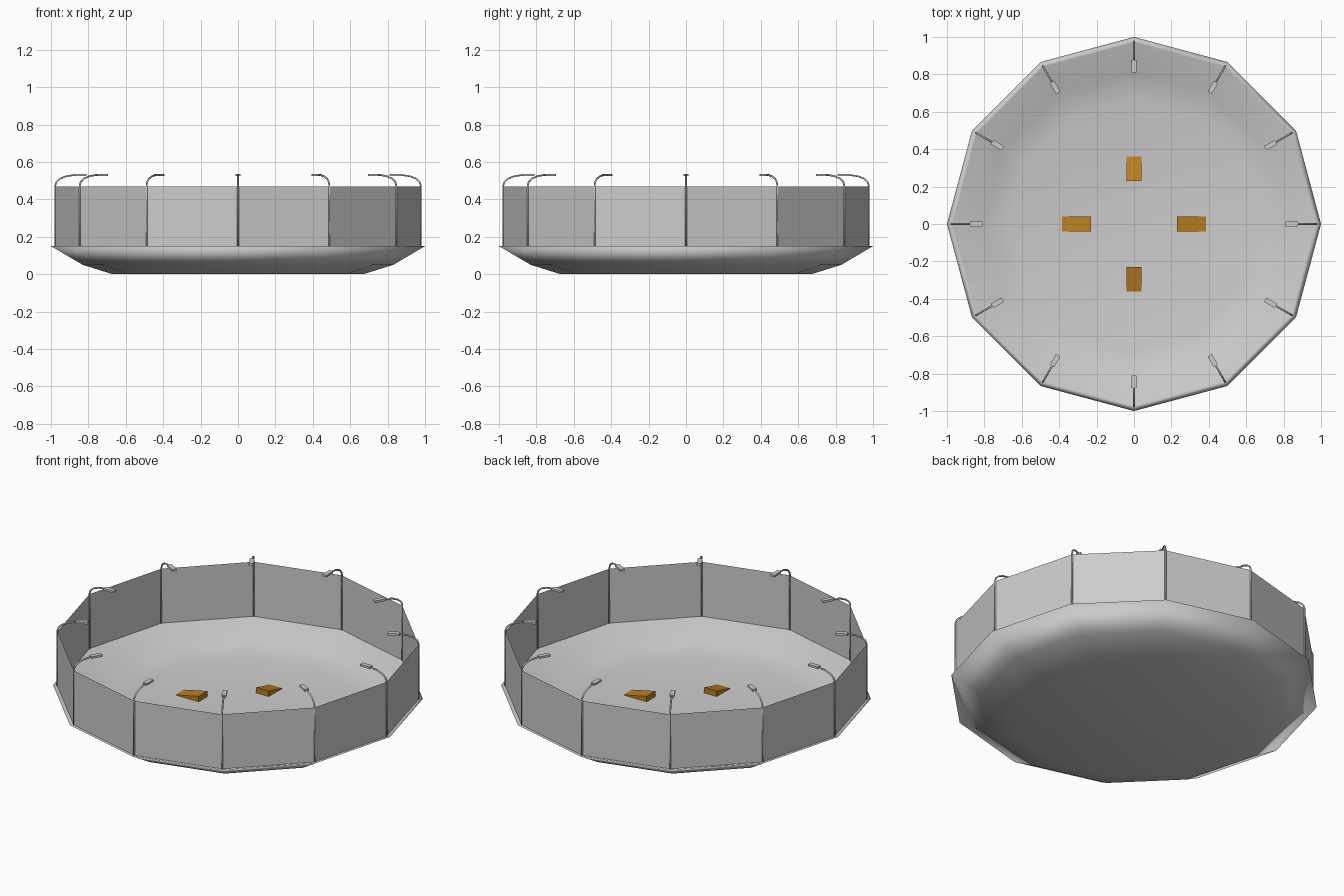
import bpy, bmesh, math
from mathutils import Matrix, Vector

if "Cube" in bpy.data.objects:
    bpy.data.objects.remove(bpy.data.objects["Cube"])

N = 12


def make_object(name, bm, smooth=False, recalc=True):
    if recalc:
        bmesh.ops.recalc_face_normals(bm, faces=bm.faces[:])
    for f in bm.faces:
        f.smooth = smooth
    me = bpy.data.meshes.new(name)
    bm.to_mesh(me)
    bm.free()
    ob = bpy.data.objects.new(name, me)
    bpy.context.collection.objects.link(ob)
    return ob


def ring(bm, r, z):
    return [bm.verts.new((r * math.cos(2 * math.pi * i / N),
                          r * math.sin(2 * math.pi * i / N), z)) for i in range(N)]


def lathe(bm, profile):
    rings = [ring(bm, r, z) for r, z in profile]
    for a, b in zip(rings, rings[1:]):
        for i in range(N):
            j = (i + 1) % N
            bm.faces.new((a[i], a[j], b[j], b[i]))
    return rings


# Dish: solid twelve-sided bowl with a lip and a raised inner floor
bm = bmesh.new()
rings = lathe(bm, [(0.67, 0), (0.83, 0.05), (1.0, 0.15), (0.97, 0.145),
                   (0.81, 0.07), (0.67, 0.045)])
bm.faces.new(rings[0])
bm.faces.new(rings[-1])
make_object("dish_floor", bm, smooth=True)

# Wall: flat panels standing on the lip
bm = bmesh.new()
lathe(bm, [(0.977, 0.145), (0.977, 0.47)])
make_object("wall_panels", bm)


def sweep(bm, path, rad, sides=6):
    # tube along a path lying in the xz plane
    loops = []
    for k, p in enumerate(path):
        a, b = path[max(k - 1, 0)], path[min(k + 1, len(path) - 1)]
        t = (Vector((b[0], 0, b[1])) - Vector((a[0], 0, a[1]))).normalized()
        side = Vector((0, 1, 0))
        up = t.cross(side)
        c = Vector((p[0], 0, p[1]))
        loops.append([bm.verts.new(c + rad * (math.cos(q) * side + math.sin(q) * up))
                      for q in [2 * math.pi * s / sides for s in range(sides)]])
    for a, b in zip(loops, loops[1:]):
        for s in range(sides):
            e = (s + 1) % sides
            bm.faces.new((a[s], a[e], b[e], b[s]))
    bm.faces.new(loops[0])
    bm.faces.new(loops[-1])


# Lamp posts: pole curving inward, with a flat lamp head, at every corner
path = [(0.977, 0.145), (0.977, 0.475), (0.97, 0.495), (0.952, 0.511),
        (0.92, 0.524), (0.865, 0.532)]
for i in range(N):
    rot = Matrix.Rotation(2 * math.pi * i / N, 4, 'Z')
    bm = bmesh.new()
    sweep(bm, path, 0.005)
    make_object(f"lamp_post_{i + 1}", bm, smooth=True).matrix_world = rot
    bm = bmesh.new()
    bmesh.ops.create_cube(bm, size=1)
    bmesh.ops.scale(bm, vec=(0.065, 0.026, 0.012), verts=bm.verts)
    bmesh.ops.translate(bm, vec=(0.843, 0, 0.531), verts=bm.verts)
    make_object(f"lamp_head_{i + 1}", bm).matrix_world = rot

# Ramps: wedges, tall at the inner end and sloping down outwards
brown = bpy.data.materials.new("ramp_brown")
brown.diffuse_color = (0.5, 0.22, 0.015, 1)
brown.use_nodes = True
brown.node_tree.nodes["Principled BSDF"].inputs["Base Color"].default_value = brown.diffuse_color
for i in range(4):
    outer = 0.39 if i % 2 == 0 else 0.365
    bm = bmesh.new()
    tri = [bm.verts.new((x, -0.041, z))
           for x, z in ((0.23, 0.044), (outer, 0.044), (0.23, 0.078))]
    face = bm.faces.new(tri)
    ext = bmesh.ops.extrude_face_region(bm, geom=[face])["geom"]
    bmesh.ops.translate(bm, vec=(0, 0.082, 0),
                        verts=[v for v in ext if isinstance(v, bmesh.types.BMVert)])
    ob = make_object(f"ramp_{i + 1}", bm)
    ob.data.materials.append(brown)
    ob.matrix_world = Matrix.Rotation(math.pi / 2 * i, 4, 'Z')
